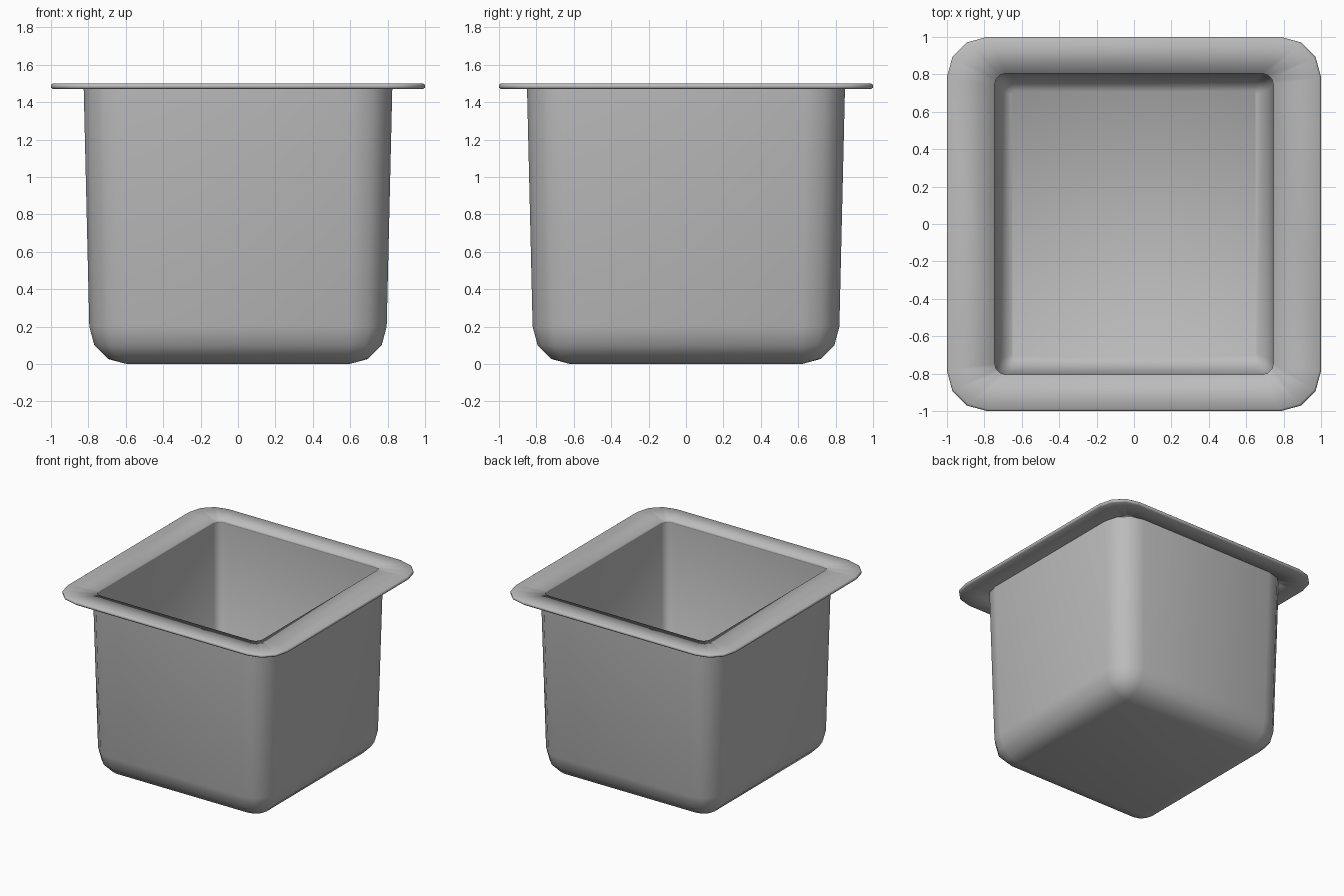
import bpy, bmesh, math

cube = bpy.data.objects.get("Cube")
if cube:
    bpy.data.objects.remove(cube, do_unlink=True)

grey = bpy.data.materials.new("plain grey")
grey.use_nodes = True
colour = (0.5, 0.5, 0.5, 1)
grey.diffuse_color = colour
grey.node_tree.nodes["Principled BSDF"].inputs["Base Color"].default_value = colour

CORNER_STEPS = 3


def ring(bm, hx, hy, r, z):
    """Rounded rectangle of vertices at height z."""
    verts = []
    for q, (sx, sy) in enumerate([(1, 1), (-1, 1), (-1, -1), (1, -1)]):
        for i in range(CORNER_STEPS + 1):
            a = math.pi / 2 * (q + i / CORNER_STEPS)
            verts.append(bm.verts.new((sx * (hx - r) + r * math.cos(a),
                                       sy * (hy - r) + r * math.sin(a), z)))
    return verts


def loft(name, sections, closed=False, cap=False, inward=False):
    """Join rounded rectangles into a smooth skin."""
    bm = bmesh.new()
    rings = [ring(bm, *s) for s in sections]
    pairs = list(zip(rings, rings[1:]))
    if closed:
        pairs.append((rings[-1], rings[0]))
    for a, b in pairs:
        n = len(a)
        for i in range(n):
            j = (i + 1) % n
            bm.faces.new((a[i], a[j], b[j], b[i]))
    if cap:
        bm.faces.new(rings[0][::-1])
    bmesh.ops.remove_doubles(bm, verts=bm.verts, dist=0.0005)
    if closed:
        bmesh.ops.recalc_face_normals(bm, faces=bm.faces)
    if inward:
        bmesh.ops.reverse_faces(bm, faces=bm.faces)
    for f in bm.faces:
        f.smooth = True
    mesh = bpy.data.meshes.new(name)
    bm.to_mesh(mesh)
    bm.free()
    mesh.materials.append(grey)
    obj = bpy.data.objects.new(name, mesh)
    bpy.context.collection.objects.link(obj)
    return obj


# Outer body: rounded base, slightly flared walls
R = 0.2
base = []
for i in range(CORNER_STEPS + 1):
    a = math.pi / 2 * i / CORNER_STEPS
    r = R * math.sin(a)
    base.append((0.595 + r, 0.62 + r, r, R * (1 - math.cos(a))))
loft("outer_body", base + [(0.825, 0.85, 0.21, 1.475)], cap=True)

# Inner cavity: tapered walls and a softened floor
loft("inner_cavity", [(0.655, 0.715, 0.02, 0.05),
                      (0.715, 0.775, 0.06, 0.11),
                      (0.745, 0.805, 0.06, 1.48)], cap=True, inward=True)

# Flat rim with rounded outer edge
loft("rim", [(0.745, 0.805, 0.06, 1.47),
             (0.99, 0.99, 0.21, 1.47),
             (1.0, 1.0, 0.215, 1.478),
             (1.0, 1.0, 0.215, 1.492),
             (0.99, 0.99, 0.21, 1.5),
             (0.745, 0.805, 0.06, 1.5)], closed=True)
